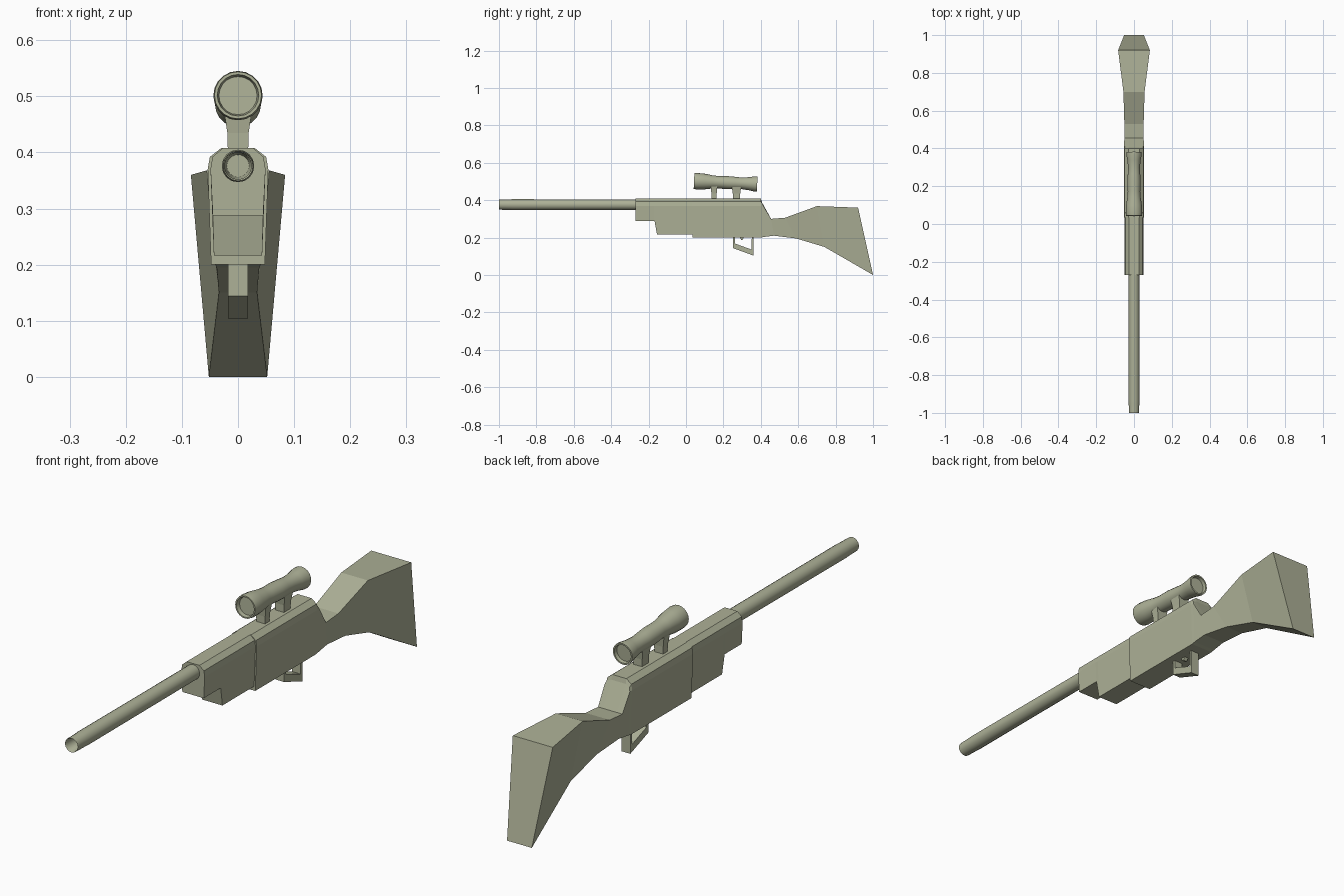
import bpy, bmesh, math
from mathutils import Vector

cube = bpy.data.objects.get("Cube")
if cube:
    bpy.data.objects.remove(cube, do_unlink=True)

olive = bpy.data.materials.new("pale_olive")
olive.use_nodes = True
COLOUR = (0.42, 0.44, 0.31, 1)
olive.diffuse_color = COLOUR
olive.node_tree.nodes["Principled BSDF"].inputs["Base Color"].default_value = COLOUR


def finish(name, bm, smooth=None):
    bmesh.ops.recalc_face_normals(bm, faces=bm.faces)
    mesh = bpy.data.meshes.new(name)
    bm.to_mesh(mesh)
    bm.free()
    obj = bpy.data.objects.new(name, mesh)
    obj.data.materials.append(olive)
    bpy.context.collection.objects.link(obj)
    if smooth:
        bpy.ops.object.select_all(action="DESELECT")
        obj.select_set(True)
        bpy.context.view_layer.objects.active = obj
        bpy.ops.object.shade_smooth_by_angle(angle=math.radians(smooth))
    return obj


def loft(name, rings, closed=False, smooth=None):
    """Skin a row of equal-length rings, capping the ends unless the row is closed."""
    bm = bmesh.new()
    loops = [[bm.verts.new(p) for p in ring] for ring in rings]
    pairs = list(zip(loops, loops[1:]))
    if closed:
        pairs.append((loops[-1], loops[0]))
    else:
        bm.faces.new(loops[0])
        bm.faces.new(loops[-1])
    for a, b in pairs:
        for i in range(len(a)):
            j = (i + 1) % len(a)
            bm.faces.new((a[i], a[j], b[j], b[i]))
    return finish(name, bm, smooth)


def mirrored(half):
    """Close a half section, listed bottom to top as (x, y, z)."""
    return half + [(-x, y, z) for x, y, z in reversed(half)]


def body_ring(y, bottom, low_width, width):
    """Slab-sided section with a rounded crown."""
    return mirrored([(low_width, y, bottom), (width, y, 0.37),
                     (width * 0.93, y, 0.392), (width * 0.55, y, 0.408)])


def stock_ring(top, base):
    """Four-sided section given as (y, z, half width) at the top and base."""
    (ty, tz, tw), (by, bz, bw) = top, base
    return mirrored([(bw, by, bz), (tw, ty, tz),
                     (tw * 0.9, ty, tz), (tw * 0.55, ty, tz)])


def lathe(name, profile, start, end, sides):
    """Turn (radius, distance) pairs about the line from start to end."""
    axis = (Vector(end) - Vector(start)).normalized()
    side = Vector((1, 0, 0))
    up = side.cross(axis)
    rings = []
    for r, d in profile:
        turn = [math.tau * i / sides for i in range(sides)]
        rings.append([Vector(start) + axis * d + side * r * math.cos(t)
                      + up * r * math.sin(t) for t in turn])
    return loft(name, rings, smooth=40)


def plate(name, outline, half):
    """Extrude a (y, z) outline across the width."""
    return loft(name, [[(x, y, z) for y, z in outline] for x in (-half, half)])


# Receiver flowing into the shoulder stock
shoulder = mirrored([(0.048, 0.415, 0.203), (0.053, 0.413, 0.37),
                     (0.048, 0.408, 0.382), (0.03, 0.405, 0.39)])
loft("receiver_and_stock", [
    body_ring(0.035, 0.2, 0.048, 0.054),
    body_ring(0.4, 0.2, 0.048, 0.054),
    shoulder,
    stock_ring((0.455, 0.3, 0.051), (0.47, 0.21, 0.046)),
    stock_ring((0.53, 0.306, 0.051), (0.59, 0.195, 0.038)),
    stock_ring((0.7, 0.368, 0.056), (0.74, 0.15, 0.034)),
    stock_ring((0.92, 0.36, 0.084), (1, 0, 0.052)),
])

# Fore-end with a stepped underside
loft("fore_end", [
    body_ring(-0.27, 0.288, 0.045, 0.049),
    body_ring(-0.168, 0.288, 0.045, 0.049),
    body_ring(-0.155, 0.216, 0.043, 0.049),
    body_ring(0.04, 0.216, 0.043, 0.049),
])

# Hollow barrel
lathe("barrel", [(0.02, 0.2), (0.024, 0.005), (0.027, 0), (0.028, 0.05),
                 (0.029, 0.07), (0.028, 0.74)],
      (0, -1, 0.376), (0, -0.26, 0.376), 16)

# Scope with recessed lenses at both ends
lathe("scope", [(0.034, 0.015), (0.037, 0), (0.042, 0), (0.044, 0.015),
                (0.042, 0.055), (0.035, 0.1), (0.033, 0.13), (0.035, 0.18),
                (0.033, 0.22), (0.031, 0.255), (0.035, 0.295), (0.041, 0.325),
                (0.041, 0.338), (0.035, 0.338), (0.033, 0.325)],
      (0, 0.043, 0.502), (0, 0.381, 0.486), 20)

# Scope mounts, flared towards the tube
for name, y, depth in (("front_mount", 0.15, 0.014), ("rear_mount", 0.27, 0.02)):
    rings = []
    for z, w, d in ((0.4, 0.018, depth), (0.435, 0.019, depth), (0.475, 0.025, depth * 1.3)):
        rings.append([(w * sx, y + d * sy, z)
                      for sx, sy in ((-1, -1), (1, -1), (1, 1), (-1, 1))])
    loft(name, rings)

# Trigger guard: an open frame swept across its width
outer = [(0.25, 0.21), (0.25, 0.144), (0.36, 0.104), (0.36, 0.21)]
inner = [(0.262, 0.21), (0.262, 0.168), (0.35, 0.136), (0.352, 0.21)]
outline = outer + inner[::-1]
bm = bmesh.new()
sides = [[bm.verts.new((x, y, z)) for y, z in outline] for x in (-0.018, 0.018)]
for i in range(len(outline)):
    j = (i + 1) % len(outline)
    bm.faces.new((sides[0][i], sides[0][j], sides[1][j], sides[1][i]))
for verts in sides:
    for i in range(3):
        bm.faces.new((verts[i], verts[i + 1], verts[6 - i], verts[7 - i]))
finish("trigger_guard", bm)

# Trigger
plate("trigger", [(0.285, 0.205), (0.295, 0.188), (0.302, 0.188), (0.312, 0.205)], 0.008)
